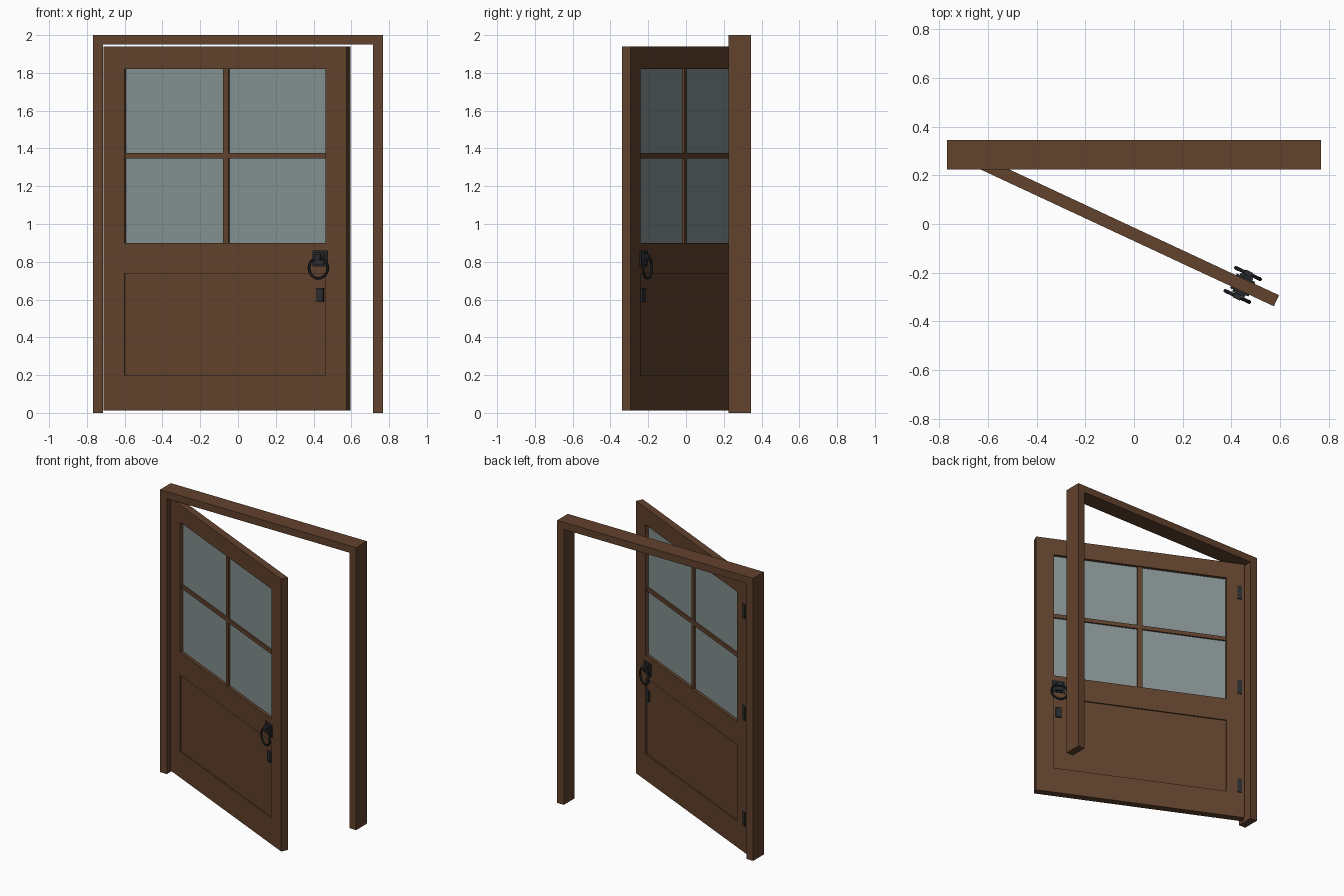
import bpy, bmesh, math
from mathutils import Matrix, Vector

if "Cube" in bpy.data.objects:
    bpy.data.objects.remove(bpy.data.objects["Cube"])


def material(name, rgb):
    m = bpy.data.materials.new(name)
    m.diffuse_color = (*rgb, 1)
    m.use_nodes = True
    m.node_tree.nodes["Principled BSDF"].inputs["Base Color"].default_value = m.diffuse_color
    return m


WOOD = material("brown wood", (0.120, 0.054, 0.026))
GLASS = material("grey glass", (0.235, 0.285, 0.285))
IRON = material("black iron", (0.022, 0.024, 0.027))

# Door space: x along the leaf from the hinge, y from front face to back face
SWING = Matrix.Translation((-0.712, 0.262, 0)) @ Matrix.Rotation(math.radians(-25), 4, 'Z')
W, T, Z0, Z1 = 1.42, 0.05, 0.012, 1.94
STILE = 0.122


def finish(name, bm, mat, matrix):
    bm.transform(matrix)
    bmesh.ops.recalc_face_normals(bm, faces=bm.faces)
    me = bpy.data.meshes.new(name)
    bm.to_mesh(me)
    bm.free()
    me.materials.append(mat)
    ob = bpy.data.objects.new(name, me)
    bpy.context.collection.objects.link(ob)
    return ob


def box(name, x, y, z, mat=WOOD, matrix=SWING):
    bm = bmesh.new()
    bmesh.ops.create_cube(bm, size=1)
    size = Vector((x[1] - x[0], y[1] - y[0], z[1] - z[0]))
    mid = Vector((x[0] + x[1], y[0] + y[1], z[0] + z[1])) / 2
    bm.transform(Matrix.Translation(mid) @ Matrix.Diagonal((*size, 1)))
    return finish(name, bm, mat, matrix)


def ring(name, centre, radius, tube, mat):
    # ring standing in the door plane
    bm = bmesh.new()
    n, m = 16, 8
    loops = []
    for i in range(n):
        a = 2 * math.pi * i / n
        loop = []
        for j in range(m):
            b = 2 * math.pi * j / m
            r = radius + tube * math.cos(b)
            loop.append(bm.verts.new((centre[0] + r * math.cos(a),
                                      centre[1] + tube * math.sin(b),
                                      centre[2] + r * math.sin(a))))
        loops.append(loop)
    for i in range(n):
        p, q = loops[i], loops[(i + 1) % n]
        for j in range(m):
            k = (j + 1) % m
            bm.faces.new((p[j], q[j], q[k], p[k]))
    return finish(name, bm, mat, SWING)


# Frame
I = Matrix.Identity(4)
FY = (0.225, 0.345)
for side, x in (("left", (-0.768, -0.715)), ("right", (0.715, 0.768))):
    box(side + "_jamb", x, FY, (0, 1.95), WOOD, I)
box("frame_header", (-0.768, 0.768), FY, (1.95, 2.0), WOOD, I)

# Door stiles and rails
box("hinge_stile", (0, STILE), (0, T), (Z0, Z1))
box("lock_stile", (W - STILE, W), (0, T), (Z0, Z1))
INNER = (STILE, W - STILE)
for name, z in (("bottom_rail", (Z0, 0.197)), ("middle_rail", (0.737, 0.9)),
                ("top_rail", (1.82, Z1))):
    box(name, INNER, (0, T), z)

# Recessed lower panel, window glass and glazing bars
box("lower_panel", INNER, (0.009, T - 0.009), (0.197, 0.737))
box("window_glass", INNER, (0.021, T - 0.021), (0.9, 1.82), GLASS)
box("vertical_bar", (W / 2 - 0.0165, W / 2 + 0.0165), (0.009, T - 0.009), (0.9, 1.82))
box("horizontal_bar", INNER, (0.010, T - 0.010), (1.348, 1.376))

# Hinges on the back face
for i, z in enumerate((0.25, 1.0, 1.72)):
    box(f"hinge_{i + 1}", (0.018, 0.046), (T - 0.01, T + 0.006), (z - 0.05, z + 0.05), IRON)

# Ring handles and key plates on both faces
U = 1.267
for side, face, d in (("front", 0, -1), ("back", T, 1)):
    def out(a, b):
        return tuple(sorted((face + d * a, face + d * b)))
    box(side + "_handle_plate", (U - 0.042, U + 0.042), out(-0.004, 0.008), (0.775, 0.86), IRON)
    box(side + "_ring_mount", (U - 0.028, U + 0.028), out(0.004, 0.018), (0.785, 0.848), IRON)
    box(side + "_ring_clasp", (U - 0.016, U + 0.016), out(0.016, 0.038), (0.81, 0.838), IRON)
    ring(side + "_ring_handle", (U, face + d * 0.027, 0.767), 0.055, 0.0075, IRON)
    box(side + "_key_plate", (U - 0.019, U + 0.019), out(-0.004, 0.007), (0.587, 0.66), IRON)
